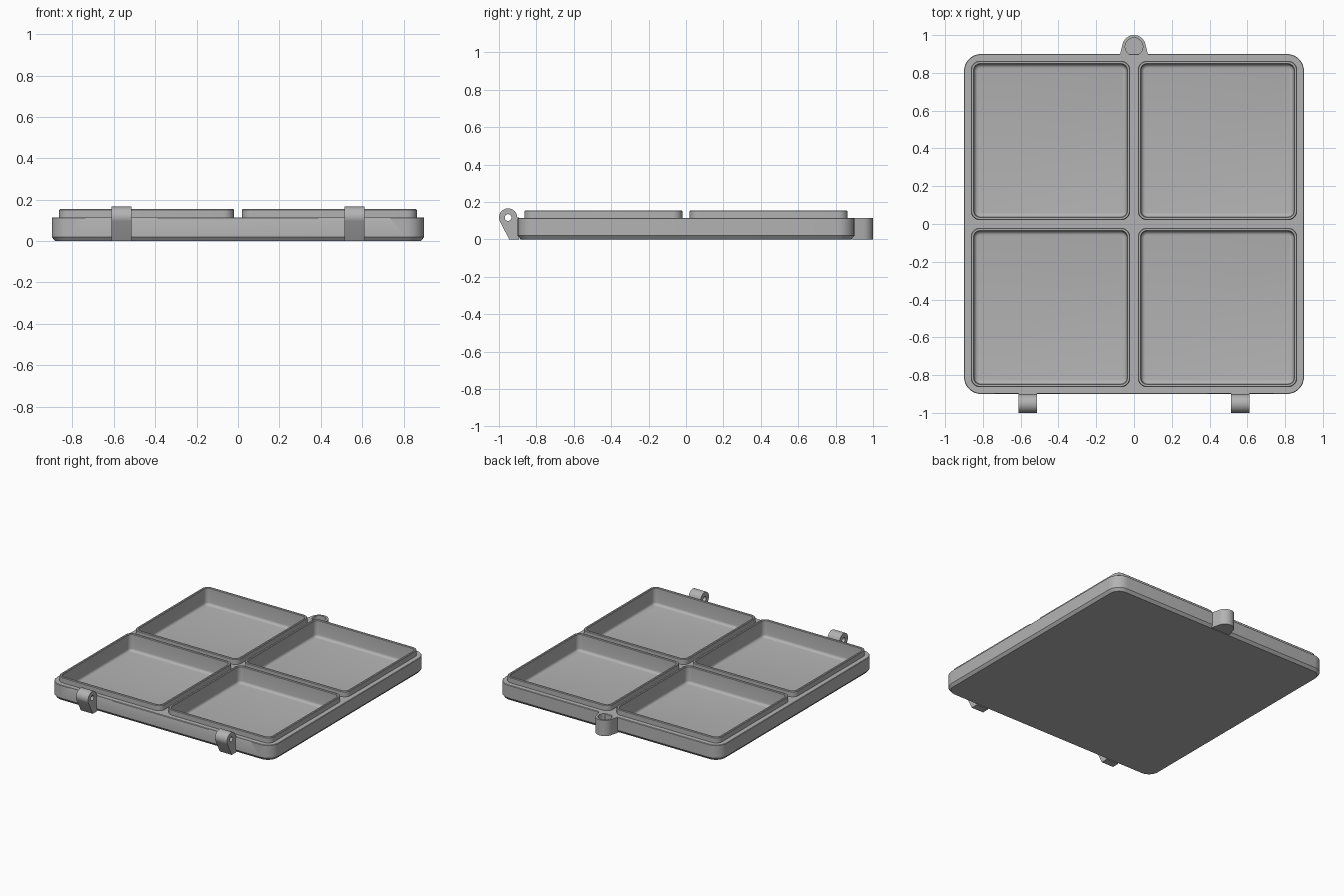
import bpy, bmesh
from math import sin, cos, pi, radians
from mathutils import Vector

if "Cube" in bpy.data.objects:
    bpy.data.objects.remove(bpy.data.objects["Cube"])

TOP = 0.115           # top of the base slab
TRAY_C, TRAY_H = 0.442, 0.422

grey = bpy.data.materials.new("plain_grey")
grey.use_nodes = True
grey.diffuse_color = (0.45, 0.45, 0.45, 1)
grey.node_tree.nodes["Principled BSDF"].inputs["Base Color"].default_value = grey.diffuse_color


def arc(cx, cy, r, start, end, steps):
    """Points along a circular arc, angles in degrees."""
    angles = [radians(start + (end - start) * i / steps) for i in range(steps + 1)]
    return [(cx + r * cos(a), cy + r * sin(a)) for a in angles]


def rounded_square(half, radius):
    pts, k = [], half - radius
    for i, (sx, sy) in enumerate([(1, 1), (-1, 1), (-1, -1), (1, -1)]):
        pts += arc(sx * k, sy * k, radius, 90 * i, 90 * i + 90, 8)
    return pts


def finish(obj):
    obj.data.materials.clear()
    obj.data.materials.append(grey)
    activate(obj)
    bpy.ops.object.shade_smooth_by_angle(angle=radians(32))
    return obj


def activate(obj):
    bpy.ops.object.select_all(action="DESELECT")
    obj.select_set(True)
    bpy.context.view_layer.objects.active = obj


def loft(name, half, radius, profile, cx=0, cy=0, close=False):
    """Stack rounded squares by (inset, z); cap the end, and the start if closed."""
    bm = bmesh.new()
    rings = []
    for inset, z in profile:
        ring = rounded_square(half - inset, radius - inset)
        rings.append([bm.verts.new((cx + x, cy + y, z)) for x, y in ring])
    for a, b in zip(rings, rings[1:]):
        for i in range(len(a)):
            j = (i + 1) % len(a)
            bm.faces.new((a[i], a[j], b[j], b[i]))
    bm.faces.new(rings[-1])
    if close:
        bm.faces.new(rings[0][::-1])
    mesh = bpy.data.meshes.new(name)
    bm.to_mesh(mesh)
    bm.free()
    obj = bpy.data.objects.new(name, mesh)
    bpy.context.collection.objects.link(obj)
    return obj


def extrude_outlines(name, outlines, depth, location, rotation=(0, 0, 0)):
    """Filled flat curve with holes, extruded evenly both ways."""
    curve = bpy.data.curves.new(name, "CURVE")
    curve.dimensions, curve.fill_mode = "2D", "BOTH"
    curve.extrude = depth / 2
    for pts in outlines:
        spline = curve.splines.new("POLY")
        spline.points.add(len(pts) - 1)
        for p, (x, y) in zip(spline.points, pts):
            p.co = (x, y, 0, 1)
        spline.use_cyclic_u = True
    obj = bpy.data.objects.new(name, curve)
    bpy.context.collection.objects.link(obj)
    obj.location, obj.rotation_euler = location, rotation
    activate(obj)
    bpy.ops.object.convert(target="MESH")
    obj = bpy.context.object
    bm = bmesh.new()
    bm.from_mesh(obj.data)
    bmesh.ops.remove_doubles(bm, verts=bm.verts, dist=0.0001)
    bmesh.ops.recalc_face_normals(bm, faces=bm.faces)
    bm.to_mesh(obj.data)
    bm.free()
    return obj


def cylinder(radius, depth, location, rotation=(0, 0, 0)):
    bpy.ops.mesh.primitive_cylinder_add(vertices=48, radius=radius, depth=depth,
                                        location=location, rotation=rotation)
    return bpy.context.object


def cut(obj, cutter):
    cutter.hide_render = True
    mod = obj.modifiers.new("cut", "BOOLEAN")
    mod.operation, mod.object, mod.solver = "DIFFERENCE", cutter, "EXACT"
    activate(obj)
    bpy.ops.object.modifier_apply(modifier=mod.name)
    bpy.data.objects.remove(cutter)


# Base slab with a bevelled underside
base = loft("base_slab", 0.9, 0.09, [(0.016, 0), (0, 0.02), (0, TOP - 0.003), (0.003, TOP)], close=True)

# Four raised trays, each a thin rim around a deep pocket with a rounded floor edge
rim = [(0, TOP - 0.005), (0, 0.151), (0.004, 0.155), (0.014, 0.155), (0.018, 0.151), (0.018, 0.05)]
fillet = [(0.038 - 0.02 * cos(a), 0.05 - 0.02 * sin(a)) for a in (pi / 8, pi / 4, 3 * pi / 8, pi / 2)]
for side, sx in (("left", 1), ("right", -1)):
    for end, sy in (("back", 1), ("front", -1)):
        x, y = sx * TRAY_C, sy * TRAY_H + sy * (TRAY_C - TRAY_H)
        cut(base, loft("pocket_cutter", TRAY_H - 0.01, 0.04, [(0, 0.025), (0, 0.2)], x, y, close=True))
        finish(loft(f"tray_{end}_{side}", TRAY_H, 0.05, rim + fillet, x, y))

# Hinge knuckles on the front edge, with shallow clearance grooves beside them
AXIS = Vector((-0.951, 0.117))
knuckle = arc(AXIS.x, AXIS.y, 0.049, 0, 205, 28) + [(-0.945, 0), (-0.892, 0), (-0.892, AXIS.y)]
pin_hole = arc(AXIS.x, AXIS.y, 0.018, 0, 345, 23)
for side, sx in (("left", 1), ("right", -1)):
    x = sx * 0.563
    cut(base, cylinder(0.0535, 0.35, (x, AXIS.x, AXIS.y), (0, pi / 2, 0)))
    finish(extrude_outlines(f"hinge_knuckle_{side}", [knuckle, pin_hole], 0.097,
                            (x, 0, 0), (pi / 2, 0, pi / 2)))
finish(base)

# Round latch socket on the back edge
socket = [(-0.075, 0.89), (-0.073, 0.903)] + arc(0, 0.938, 0.062, 170, 10, 28) + [(0.073, 0.903), (0.075, 0.89)]
latch = extrude_outlines("latch_socket", [socket], TOP, (0, 0, TOP / 2))
cut(latch, cylinder(0.047, 0.2, (0, 0.938, 0.14)))
finish(latch)
